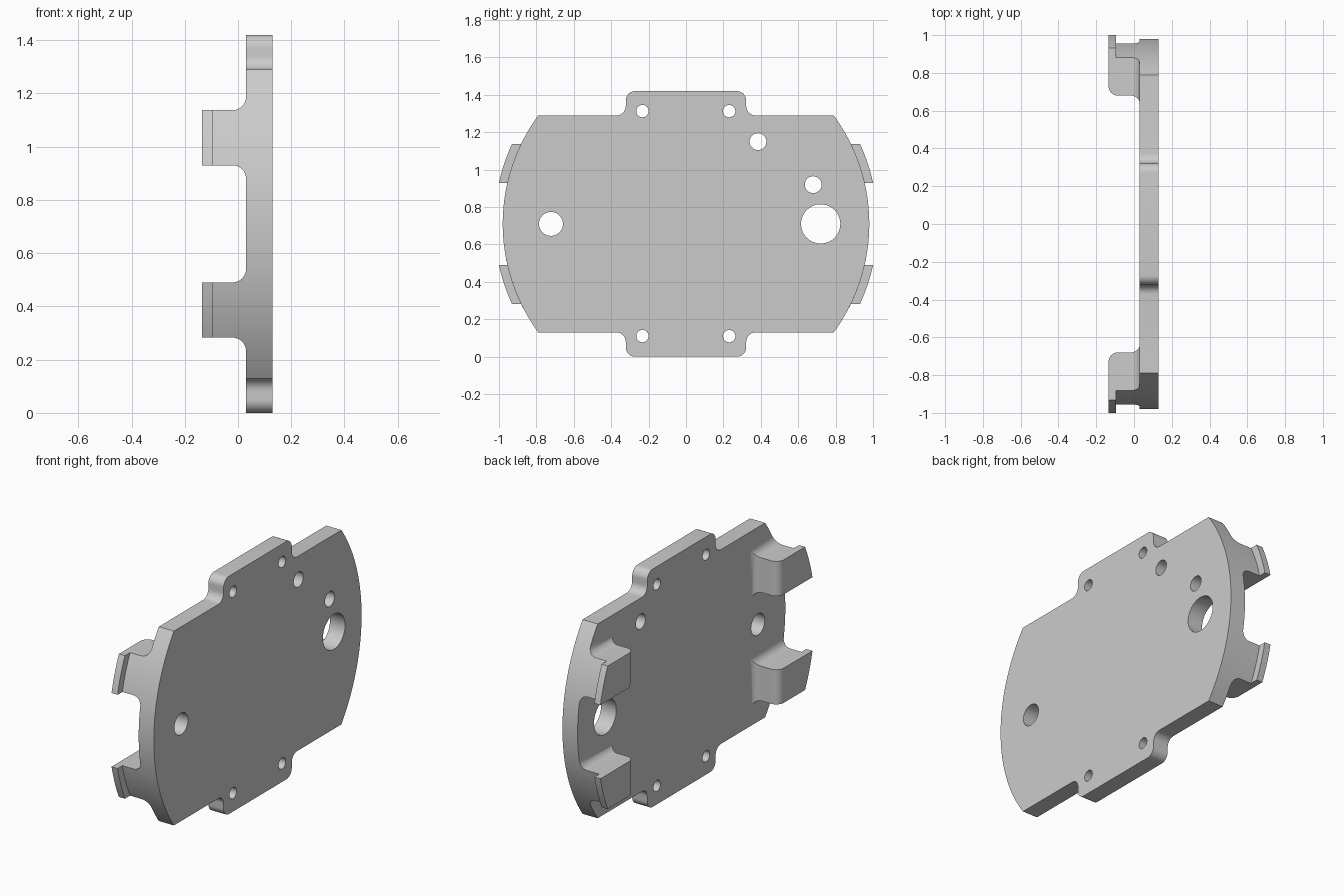
import bpy, bmesh
from math import sin, cos, pi, sqrt, asin

if "Cube" in bpy.data.objects:
    bpy.data.objects.remove(bpy.data.objects["Cube"])

MID = 0.71                     # height of the plate centre
BACK, FACE = 0.03, 0.13        # plate thickness along x
RIM, LIP = 0.98, 1.024         # radii of the round ends and clip lips

grey = bpy.data.materials.new("light_grey")
grey.use_nodes = True
grey.diffuse_color = (0.6, 0.6, 0.6, 1)
grey.node_tree.nodes["Principled BSDF"].inputs["Base Color"].default_value = (0.6, 0.6, 0.6, 1)


def make(name, bm):
    bmesh.ops.recalc_face_normals(bm, faces=bm.faces)
    mesh = bpy.data.meshes.new(name)
    bm.to_mesh(mesh)
    bm.free()
    mesh.materials.append(grey)
    obj = bpy.data.objects.new(name, mesh)
    bpy.context.collection.objects.link(obj)
    return obj


def arc(cy, cz, r, a0, a1, n):
    angles = [a0 + (a1 - a0) * i / n for i in range(n + 1)]
    return [(cy + r * cos(a), cz + r * sin(a)) for a in angles]


def prism(bm, outline, x0, x1):
    rings = [[bm.verts.new((x, y, z + MID)) for y, z in outline] for x in (x0, x1)]
    for ring in rings:
        bm.faces.new(ring)
    n = len(outline)
    for i in range(n):
        j = (i + 1) % n
        bm.faces.new((rings[0][i], rings[0][j], rings[1][j], rings[1][i]))


# Plate: round ends, flat edges and a filleted tab above and below
half_h, tab_y, tab_z, r = 0.58, 0.322, 0.71, 0.05
corner = asin(half_h / RIM)
quarter = arc(0, 0, RIM, 0, corner, 24)
quarter += arc(tab_y + r, half_h + r, r, -pi / 2, -pi, 8)
quarter += arc(tab_y - r, tab_z - r, r, 0, pi / 2, 8)
upper = quarter + [(-y, z) for y, z in reversed(quarter)]
outline = upper + [(y, -z) for y, z in reversed(upper[1:-1])]
bm = bmesh.new()
prism(bm, outline, BACK, FACE)
parts = [make("base_plate", bm)]


# Clips: stacked sections that flare into the plate and end in an outer lip
def clip_sections():
    steps = 8
    sections = []                       # x, inner y, flare in z, outer radius
    for i in range(steps + 1):
        a = pi / 2 * i / steps
        x = -0.135 + 0.05 * (1 - cos(a))
        inner = 0.73 - 0.05 * sin(a)
        if x < -0.095:
            sections.append((x, inner, 0, LIP))
    for radius in (LIP, RIM):
        sections.append((-0.095, 0.681, 0, radius))
    sections.append((-0.085, 0.68, 0, RIM))
    for i in range(steps + 1):
        a = pi / 2 * i / steps
        rise = 1 - cos(a)
        sections.append((BACK - 0.05 * (1 - sin(a)), 0.68 - 0.04 * rise, 0.05 * rise, RIM))
    return sections


def make_clip(name, side, up):
    bm = bmesh.new()
    rings = []
    for x, inner, flare, radius in clip_sections():
        z0, z1 = 0.22 - flare, 0.427 + flare
        heights = [z0 + (z1 - z0) * i / 12 for i in range(13)]
        loop = [(inner, z1), (inner, z0)] + [(sqrt(radius ** 2 - z * z), z) for z in heights]
        rings.append([bm.verts.new((x, side * y, MID + up * z)) for y, z in loop])
    for a, b in zip(rings, rings[1:]):
        for i in range(len(a)):
            j = (i + 1) % len(a)
            bm.faces.new((a[i], a[j], b[j], b[i]))
    bm.faces.new(rings[0])
    bm.faces.new(rings[-1])
    return make(name, bm)


for side, side_name in ((1, "rear"), (-1, "front")):
    for up, up_name in ((1, "upper"), (-1, "lower")):
        parts.append(make_clip(f"{side_name}_{up_name}_clip", side, up))

# Holes: one cutter runs through the plate and any clip in the way
holes = [(y, z, 0.033) for y in (-0.233, 0.231) for z in (-0.6, 0.603)]
holes += [(0.385, 0.44, 0.045), (0.68, 0.21, 0.045), (0.72, 0, 0.105), (-0.722, 0, 0.064)]
bm = bmesh.new()
for y, z, radius in holes:
    prism(bm, arc(y, z, radius, 0, 2 * pi, 40)[:-1], -0.3, 0.3)
cutter = make("hole_cutter", bm)
cutter.hide_render = True

for obj in parts:
    if obj.name in ("base_plate", "rear_upper_clip"):
        mod = obj.modifiers.new("holes", "BOOLEAN")
        mod.operation = "DIFFERENCE"
        mod.solver = "EXACT"
        mod.object = cutter
        bpy.context.view_layer.objects.active = obj
        bpy.ops.object.modifier_apply(modifier=mod.name)
bpy.data.objects.remove(cutter)

# Smooth the curved walls and keep the edges sharp
bpy.ops.object.select_all(action="DESELECT")
for obj in parts:
    obj.select_set(True)
bpy.context.view_layer.objects.active = parts[0]
bpy.ops.object.shade_smooth_by_angle(angle=pi / 6)
